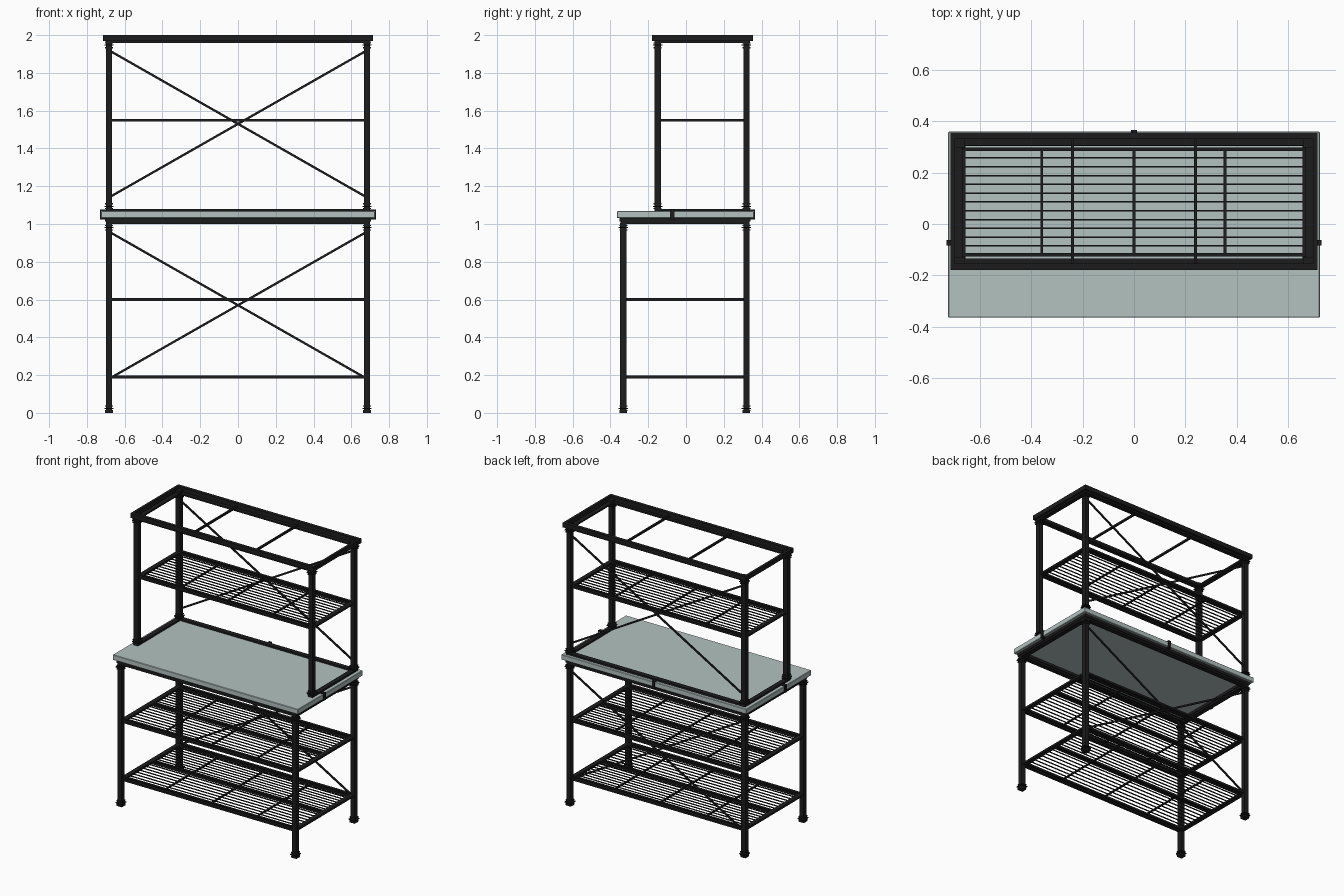
import bpy, bmesh, math
from mathutils import Vector, Matrix

if "Cube" in bpy.data.objects:
    bpy.data.objects.remove(bpy.data.objects["Cube"])


def material(name, rgb):
    m = bpy.data.materials.new(name)
    m.diffuse_color = (*rgb, 1)
    m.use_nodes = True
    m.node_tree.nodes["Principled BSDF"].inputs["Base Color"].default_value = m.diffuse_color
    return m


BLACK = material("black_metal", (0.012, 0.012, 0.012))
GREY = material("pale_grey_top", (0.45, 0.54, 0.53))


def box(bm, x0, x1, y0, y1, z0, z1):
    mat = Matrix.Translation(((x0 + x1) / 2, (y0 + y1) / 2, (z0 + z1) / 2))
    mat = mat @ Matrix.Diagonal((x1 - x0, y1 - y0, z1 - z0, 1))
    bmesh.ops.create_cube(bm, size=1, matrix=mat)


def finish(name, bm, mat):
    me = bpy.data.meshes.new(name)
    bm.to_mesh(me)
    bm.free()
    me.materials.append(mat)
    ob = bpy.data.objects.new(name, me)
    bpy.context.collection.objects.link(ob)
    return ob


def ring(bm, x, y0, y1, z0, z1, wx, wy):
    """Rectangular frame: outer half-width x, bar widths wx (sides) and wy (front/back)."""
    box(bm, -x, x, y0, y0 + wy, z0, z1)
    box(bm, -x, x, y1 - wy, y1, z0, z1)
    for s in (-1, 1):
        a, b = sorted((s * x, s * (x - wx)))
        box(bm, a, b, y0 + wy, y1 - wy, z0, z1)


PX, BACK, FRONT_LOW, FRONT_UP = 0.683, 0.32, -0.332, -0.15


# Square posts with stepped collars at both ends
def post(name, x, y, z0, z1, foot):
    bm = bmesh.new()
    r = 0.0165
    box(bm, x - r, x + r, y - r, y + r, z0, z1)
    ends = [(z0, 1), (z1, -1)]
    for z, d in ends:
        for off, c in ((0.012, 0.021), (0.023, 0.025), (0.037, 0.021)):
            zc = z + d * off
            box(bm, x - c, x + c, y - c, y + c, zc - 0.003, zc + 0.003)
    if foot:
        box(bm, x - 0.02, x + 0.02, y - 0.02, y + 0.02, 0, 0.015)
    finish(name, bm, BLACK)


for sx, side in ((-1, "left"), (1, "right")):
    for y, end in ((FRONT_LOW, "front"), (BACK, "back")):
        post(f"lower_post_{end}_{side}", sx * PX, y, 0, 1.005, True)
    for y, end in ((FRONT_UP, "front"), (BACK, "back")):
        post(f"upper_post_{end}_{side}", sx * PX, y, 1.07, 1.97, False)

# Table top
bm = bmesh.new()
box(bm, -0.725, 0.725, -0.365, 0.36, 1.031, 1.068)
top = finish("table_top", bm, GREY)
bev = top.modifiers.new("edge", "BEVEL")
bev.width, bev.segments = 0.003, 1

# Frame under the table top
bm = bmesh.new()
ring(bm, 0.705, -0.352, 0.342, 1.012, 1.031, 0.045, 0.045)
ring(bm, 0.70, -0.347, 0.337, 1.0, 1.012, 0.034, 0.034)
finish("table_frame", bm, BLACK)

# Open base of the upper rack, resting on the table
bm = bmesh.new()
box(bm, -0.70, 0.70, 0.305, 0.34, 1.068, 1.08)
for s in (-1, 1):
    a, b = sorted((s * 0.70, s * 0.666))
    box(bm, a, b, -0.167, 0.305, 1.068, 1.08)
finish("rack_base", bm, BLACK)

# Clips gripping the table edge
bm = bmesh.new()
for s in (-1, 1):
    for (p, q), (z0, z1) in (((0.725, 0.731), (1.024, 1.075)),
                             ((0.69, 0.731), (1.068, 1.076)),
                             ((0.70, 0.731), (1.023, 1.031))):
        a, b = sorted((s * p, s * q))
        box(bm, a, b, -0.084, -0.062, z0, z1)
for y0, z0, z1 in ((0.36, 1.024, 1.075), (0.33, 1.068, 1.076), (0.335, 1.023, 1.031)):
    box(bm, -0.011, 0.011, y0, 0.366, z0, z1)
finish("table_clips", bm, BLACK)

# Top frame with corner plates and two cross bars
bm = bmesh.new()
ring(bm, 0.716, -0.18, 0.356, 1.968, 2.0, 0.018, 0.025)
ring(bm, 0.702, -0.168, 0.340, 1.957, 1.968, 0.033, 0.034)
for s in (-1, 1):
    a, b = sorted((s * 0.71, s * 0.662))
    box(bm, a, b, -0.172, -0.128, 1.968, 1.985)
    box(bm, a, b, 0.298, 0.35, 1.968, 1.985)
    box(bm, s * 0.24 - 0.006, s * 0.24 + 0.006, -0.16, 0.34, 1.972, 1.986)
finish("top_frame", bm, BLACK)


# Wire shelves: outer rails, then wire panels with cross bars
def shelf(name, z, front, panels):
    bm = bmesh.new()
    h = 0.007
    ring(bm, 0.69, front - 0.01, BACK + 0.01, z - h, z + h, 0.032, 0.02)
    for y0, y1 in panels:
        for y in (y0, y1):
            box(bm, -0.66, 0.66, y - 0.007, y + 0.007, z - h, z + h)
        n = round((y1 - y0) / 0.0335)
        for i in range(1, n):
            y = y0 + (y1 - y0) * i / n
            box(bm, -0.66, 0.66, y - 0.003, y + 0.003, z - 0.001, z + 0.005)
        for x in (-0.36, 0, 0.355):
            box(bm, x - 0.005, x + 0.005, y0, y1, z - 0.007, z + 0.003)
    finish(name, bm, BLACK)


shelf("upper_shelf", 1.55, FRONT_UP, [(-0.12, 0.292)])
low_panels = [(-0.302, -0.018), (0.006, 0.292)]
shelf("middle_shelf", 0.60, FRONT_LOW, low_panels)
shelf("bottom_shelf", 0.19, FRONT_LOW, low_panels)


# Diagonal cross braces on the back
def brace(name, z0, z1):
    bm = bmesh.new()
    for s in (-1, 1):
        a, b = Vector((-0.675 * s, 0, z0)), Vector((0.675 * s, 0, z1))
        d = b - a
        mid = (a + b) / 2 + Vector((0, BACK + s * 0.004, 0))
        mat = Matrix.Translation(mid) @ Matrix.Rotation(-math.atan2(d.z, d.x), 4, 'Y')
        mat = mat @ Matrix.Diagonal((d.length, 0.008, 0.012, 1))
        bmesh.ops.create_cube(bm, size=1, matrix=mat)
    finish(name, bm, BLACK)


brace("lower_cross_brace", 0.185, 0.955)
brace("upper_cross_brace", 1.145, 1.915)
